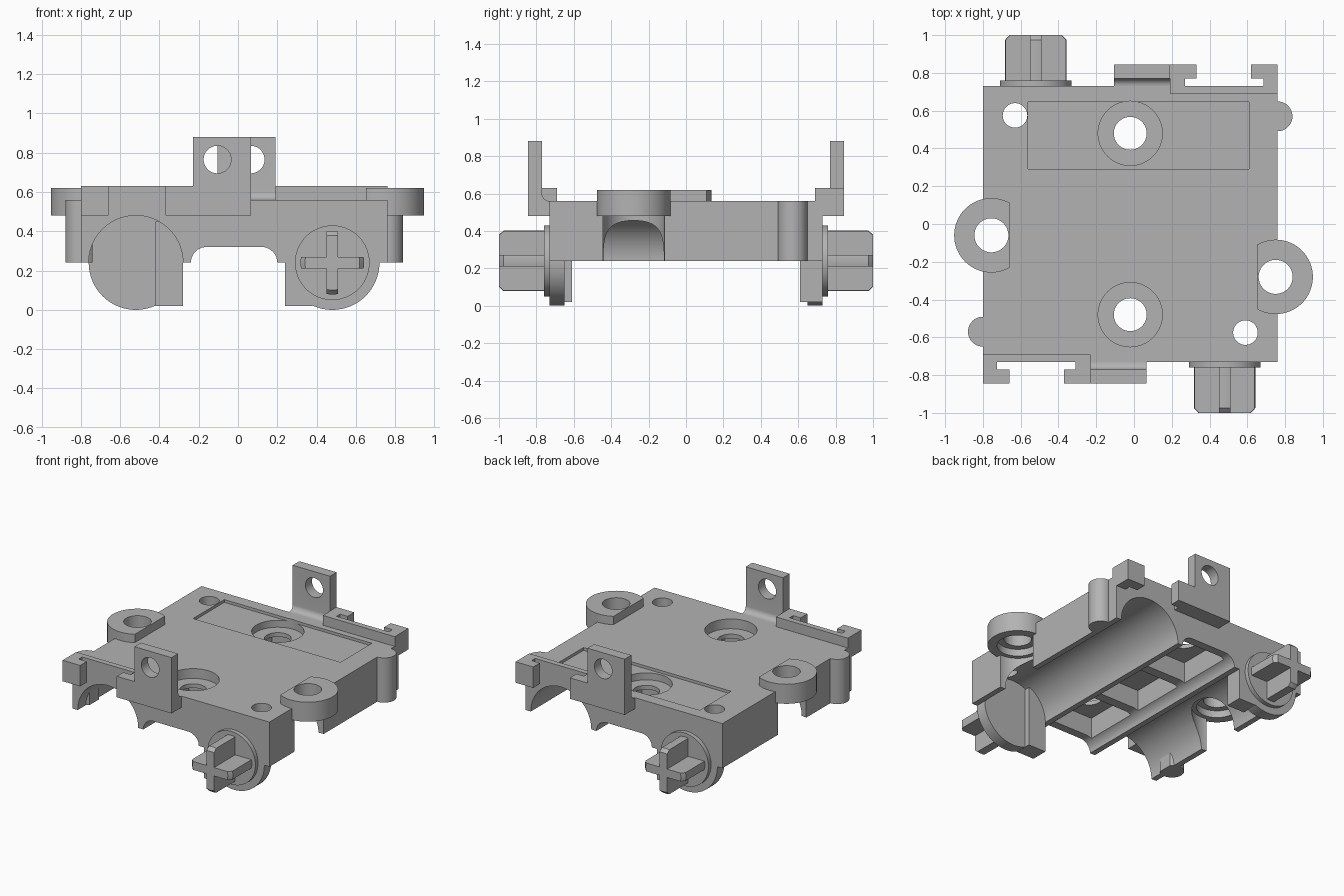
import bpy, bmesh, math
from mathutils import Matrix, Vector

cube = bpy.data.objects.get("Cube")
if cube:
    bpy.data.objects.remove(cube, do_unlink=True)

grey = bpy.data.materials.new("plain grey")
grey.use_nodes = True
GREY = (0.45, 0.45, 0.45, 1)
grey.diffuse_color = GREY
grey.node_tree.nodes["Principled BSDF"].inputs["Base Color"].default_value = GREY

MID = -0.02   # x of the half-turn axis
TURN = Matrix.Translation((MID, 0, 0)) @ Matrix.Rotation(math.pi, 4, 'Z') @ Matrix.Translation((-MID, 0, 0))
PLACE = {'x': lambda a, b, h: (h, a, b), 'y': lambda a, b, h: (a, h, b), 'z': lambda a, b, h: (a, b, h)}


def prism(name, pts, axis, lo, hi):
    """Extrude a flat outline along an axis."""
    bm = bmesh.new()
    face = bm.faces.new([bm.verts.new(PLACE[axis](a, b, lo)) for a, b in pts])
    out = bmesh.ops.extrude_face_region(bm, geom=[face])
    move = Vector(PLACE[axis](0, 0, hi - lo))
    bmesh.ops.translate(bm, vec=move, verts=[v for v in out["geom"] if isinstance(v, bmesh.types.BMVert)])
    bmesh.ops.recalc_face_normals(bm, faces=bm.faces)
    mesh = bpy.data.meshes.new(name)
    bm.to_mesh(mesh)
    bm.free()
    mesh.materials.append(grey)
    obj = bpy.data.objects.new(name, mesh)
    bpy.context.collection.objects.link(obj)
    return obj


def arc(a, b, r, start, end, n):
    angles = [math.radians(start + (end - start) * i / n) for i in range(n + 1)]
    return [(a + r * math.cos(t), b + r * math.sin(t)) for t in angles]


def cyl(name, a, b, r, axis, lo, hi, n=64):
    return prism(name, arc(a, b, r, 0, 360, n)[:-1], axis, lo, hi)


def box(name, x, y, z):
    return prism(name, [(x[0], y[0]), (x[1], y[0]), (x[1], y[1]), (x[0], y[1])], 'z', *z)


def turned(obj, name):
    """Copy a part half a turn round the middle."""
    copy = obj.copy()
    copy.data = obj.data.copy()
    copy.name = name
    copy.data.transform(TURN)
    bpy.context.collection.objects.link(copy)
    return copy


def combine(obj, others, operation='DIFFERENCE'):
    for other in others:
        mod = obj.modifiers.new("cut", 'BOOLEAN')
        mod.operation, mod.solver, mod.object = operation, 'EXACT', other
        bpy.context.view_layer.objects.active = obj
        bpy.ops.object.modifier_apply(modifier=mod.name)
        bpy.data.objects.remove(other, do_unlink=True)


def pair(obj):
    return [obj, turned(obj, obj.name + "_turned")]


# Chassis block with a rounded tunnel along the underside
section = ([(-0.80, 0.56), (-0.80, 0.24)] + arc(-0.16, 0.24, 0.08, 180, 90, 10)
           + arc(0.12, 0.24, 0.08, 90, 0, 10) + [(0.76, 0.24), (0.76, 0.56)])
chassis = prism("chassis", section, 'y', -0.73, 0.73)

# Axle channels, underside pockets and top recess
cuts = pair(cyl("channel", 0.48, 0.24, 0.24, 'y', -0.65, 0.9, 96))
cuts += [box("pocket", (-0.2, 0.16), (y - 0.2, y + 0.2), (0.1, 0.46)) for y in (-0.47, 0, 0.47)]
cuts.append(box("recess", (-0.56, 0.61), (0.29, 0.645), (0.54, 0.7)))

# Screw holes and small corner holes
cuts += pair(cyl("counterbore", MID, 0.48, 0.17, 'z', 0.49, 0.7))
cuts += pair(cyl("screw_hole", MID, 0.48, 0.087, 'z', 0.1, 0.7))
cuts += pair(cyl("corner_hole", 0.59, -0.575, 0.065, 'z', 0.3, 0.7))

# Side lugs with clearance under them
for name, x, y, side in (("left_lug", 0.75, -0.28, 1), ("right_lug", -0.755, -0.06, -1)):
    half = math.degrees(math.acos(-0.5))
    outline = arc(x, y, 0.197, -half, half, 48)
    if side < 0:
        outline = arc(x, y, 0.197, 180 - half, 180 + half, 48)
    lug = prism(name, outline, 'z', 0.48, 0.62)
    combine(lug, [cyl("lug_hole", x, y, 0.09, 'z', 0.4, 0.7),
                  cyl("lug_bore", x, y, 0.135, 'z', 0.4, 0.53)])
    cuts += [cyl("clearance", x, y, 0.165, 'z', 0.1, 0.48),
             cyl("lug_bore", x, y, 0.135, 'z', 0.4, 0.53),
             cyl("lug_hole", x, y, 0.09, 'z', 0.4, 0.7)]
combine(chassis, cuts)

# Round end plate closing one end of each channel, with a thicker block
plate = cyl("front_end_plate", 0.48, 0.24, 0.24, 'y', -0.73, -0.65, 96)
combine(plate, [box("block", (0.24, 0.38), (-0.73, -0.61), (0.02, 0.45))], 'UNION')
turned(plate, "back_end_plate")

# Axle stub: collar and cross-shaped peg with a chamfered tip
turned(cyl("front_collar", 0.48, 0.24, 0.19, 'y', -0.76, -0.72), "back_collar")
arm, thick = 0.2, 0.03
cross = [(0.48 + a, 0.24 + b) for a, b in (
    (-arm, -thick), (-thick, -thick), (-thick, -arm), (thick, -arm), (thick, -thick), (arm, -thick),
    (arm, thick), (thick, thick), (thick, arm), (-thick, arm), (-thick, thick), (-arm, thick))]
peg = prism("front_peg", cross, 'y', -1, -0.75)
core = cyl("core", 0.48, 0.24, 0.162, 'y', -1, -0.7)
for v in core.data.vertices:
    if v.co.y < -0.99:
        v.co.x = 0.48 + (v.co.x - 0.48) * 0.86
        v.co.z = 0.24 + (v.co.z - 0.24) * 0.86
ring = cyl("core_body", 0.48, 0.24, 0.162, 'y', -0.975, -0.7)
for v in core.data.vertices:
    if v.co.y > -0.99:
        v.co.y = -0.975
combine(ring, [core], 'UNION')
combine(peg, [ring], 'INTERSECT')
turned(peg, "back_peg")

# Slotted coupling rail
rail = [(-0.80, -0.845), (-0.66, -0.845), (-0.66, -0.77), (-0.725, -0.77), (-0.725, -0.73), (-0.31, -0.73),
        (-0.31, -0.77), (-0.37, -0.77), (-0.37, -0.845), (-0.23, -0.845), (-0.23, -0.69), (-0.80, -0.69)]
turned(prism("front_rail", rail, 'z', 0.48, 0.63), "back_rail")

# Upright tab with a filleted foot and a round hole
profile = ([(-0.845, 0.48), (-0.71, 0.48), (-0.71, 0.56)] + arc(-0.73, 0.60, 0.04, 270, 180, 8)
           + [(-0.77, 0.88), (-0.845, 0.88)])
tab = prism("front_tab", profile, 'x', -0.23, 0.065)
combine(tab, [cyl("tab_hole", -0.105, 0.765, 0.07, 'y', -1, -0.6)])
turned(tab, "back_tab")

# Rounded post on each side wall
turned(cyl("left_post", 0.76, 0.57, 0.079, 'z', 0.24, 0.56), "right_post")
for post in ("left_post", "right_post"):
    side = 1 if post == "left_post" else -1
    inner = 0.6 if side > 0 else -0.741
    combine(bpy.data.objects[post], [box("trim", (inner, inner + 0.141), (-0.8, 0.8), (0, 0.7))])

# Smooth the round surfaces, keep hard edges
for obj in [o for o in bpy.context.scene.objects if o.type == 'MESH']:
    bpy.ops.object.select_all(action='DESELECT')
    obj.select_set(True)
    bpy.context.view_layer.objects.active = obj
    bpy.ops.object.shade_smooth_by_angle(angle=math.radians(30))
